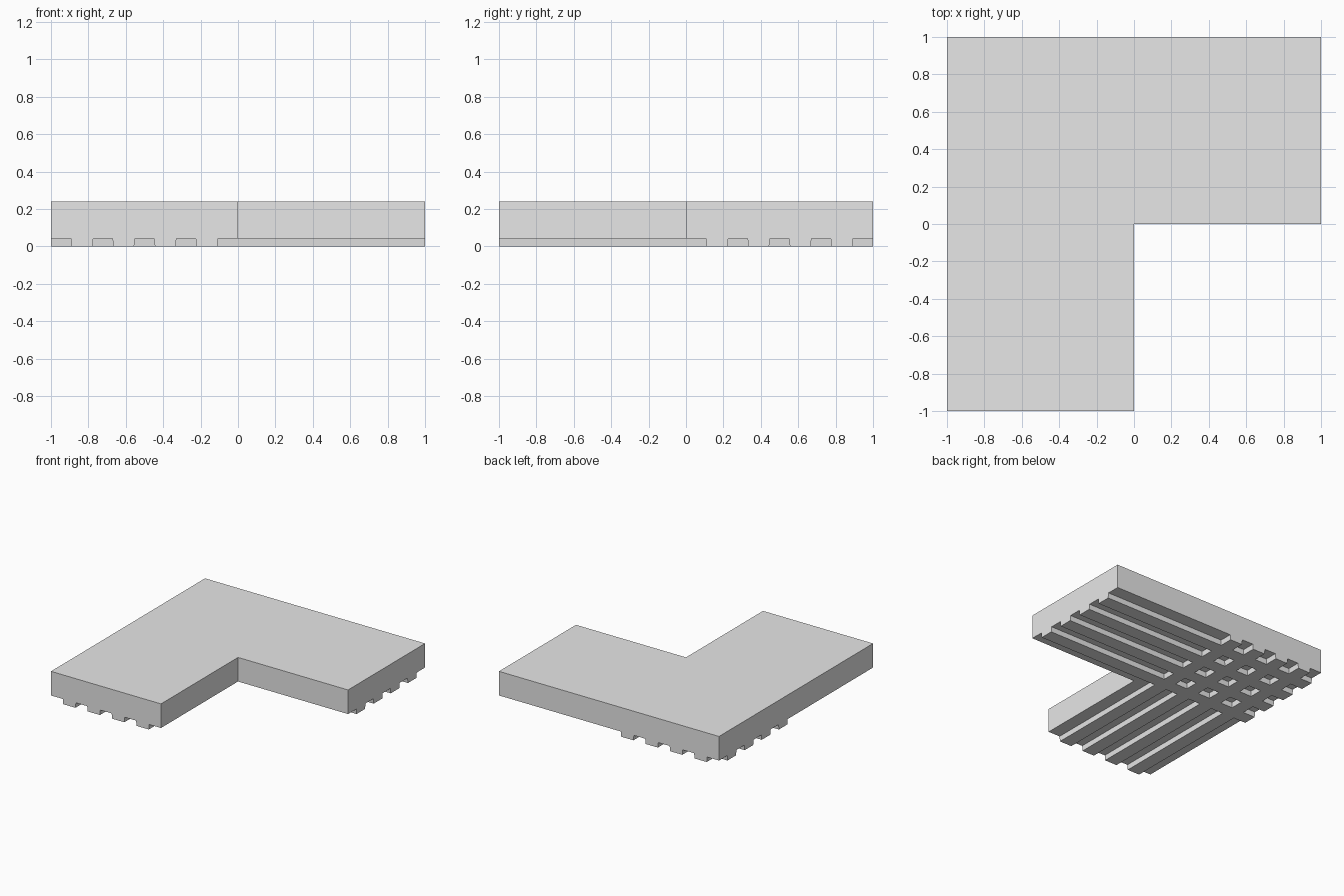
import bpy
import bmesh

cube = bpy.data.objects.get("Cube")
if cube:
    bpy.data.objects.remove(cube, do_unlink=True)

HEIGHT = 0.24      # full thickness of the panel
DEPTH = 0.042      # depth of the grooves underneath
STEP = 1 / 9       # width of one rib and of one groove
DRAFT = 0.004      # slight taper of the groove walls
MARGIN = 0.1       # how far the cutters pass the outer edges

grey = bpy.data.materials.new("light grey")
grey.use_nodes = True
colour = (0.8, 0.8, 0.8, 1)
grey.diffuse_color = colour
grey.node_tree.nodes["Principled BSDF"].inputs["Base Color"].default_value = colour


def make_object(name, bm):
    bmesh.ops.recalc_face_normals(bm, faces=bm.faces)
    mesh = bpy.data.meshes.new(name)
    bm.to_mesh(mesh)
    bm.free()
    mesh.materials.append(grey)
    obj = bpy.data.objects.new(name, mesh)
    bpy.context.collection.objects.link(obj)
    return obj


def add_pocket(bm, xs, ys):
    """Tapered block that cuts one pocket between the ribs."""
    rings = []
    for z, inset in ((-DEPTH, -DRAFT), (DEPTH, DRAFT)):
        x0, x1 = xs[0] + inset, xs[1] - inset
        y0, y1 = ys[0] + inset, ys[1] - inset
        rings.append([bm.verts.new((x, y, z))
                      for x, y in ((x0, y0), (x1, y0), (x1, y1), (x0, y1))])
    low, high = rings
    bm.faces.new(low[::-1])
    bm.faces.new(high)
    for i in range(4):
        j = (i + 1) % 4
        bm.faces.new((low[i], low[j], high[j], high[i]))


# L-shaped corner panel
bm = bmesh.new()
outline = [(-1, -1), (0, -1), (0, 0), (1, 0), (1, 1), (-1, 1)]
base = bm.faces.new([bm.verts.new((x, y, 0)) for x, y in outline])
top = bmesh.ops.extrude_face_region(bm, geom=[base], use_keep_orig=True)
bmesh.ops.translate(bm, vec=(0, 0, HEIGHT),
                    verts=[v for v in top["geom"] if isinstance(v, bmesh.types.BMVert)])
panel = make_object("corner_panel", bm)

# Gaps between the four ribs of each arm; the innermost gap covers the whole arm
gaps = [(2 * i * STEP, (2 * i + 1) * STEP) for i in range(5)]
gaps[0] = (-1 - MARGIN, STEP)
gaps[-1] = (8 * STEP, 1 + MARGIN)

# Pockets leave ribs along both arms, crossing in the corner
bm = bmesh.new()
for gx in gaps:
    for gy in gaps:
        add_pocket(bm, (-gx[1], -gx[0]), gy)
cutter = make_object("groove_cutter", bm)
cutter.hide_render = True
cutter.hide_viewport = True
cutter.display_type = 'WIRE'

cut = panel.modifiers.new("grooves", 'BOOLEAN')
cut.operation = 'DIFFERENCE'
cut.solver = 'EXACT'
cut.object = cutter

# Bake the cut and drop the helper
depsgraph = bpy.context.evaluated_depsgraph_get()
result = bpy.data.meshes.new_from_object(panel.evaluated_get(depsgraph))
panel.modifiers.clear()
panel.data = result
bpy.data.objects.remove(cutter, do_unlink=True)
